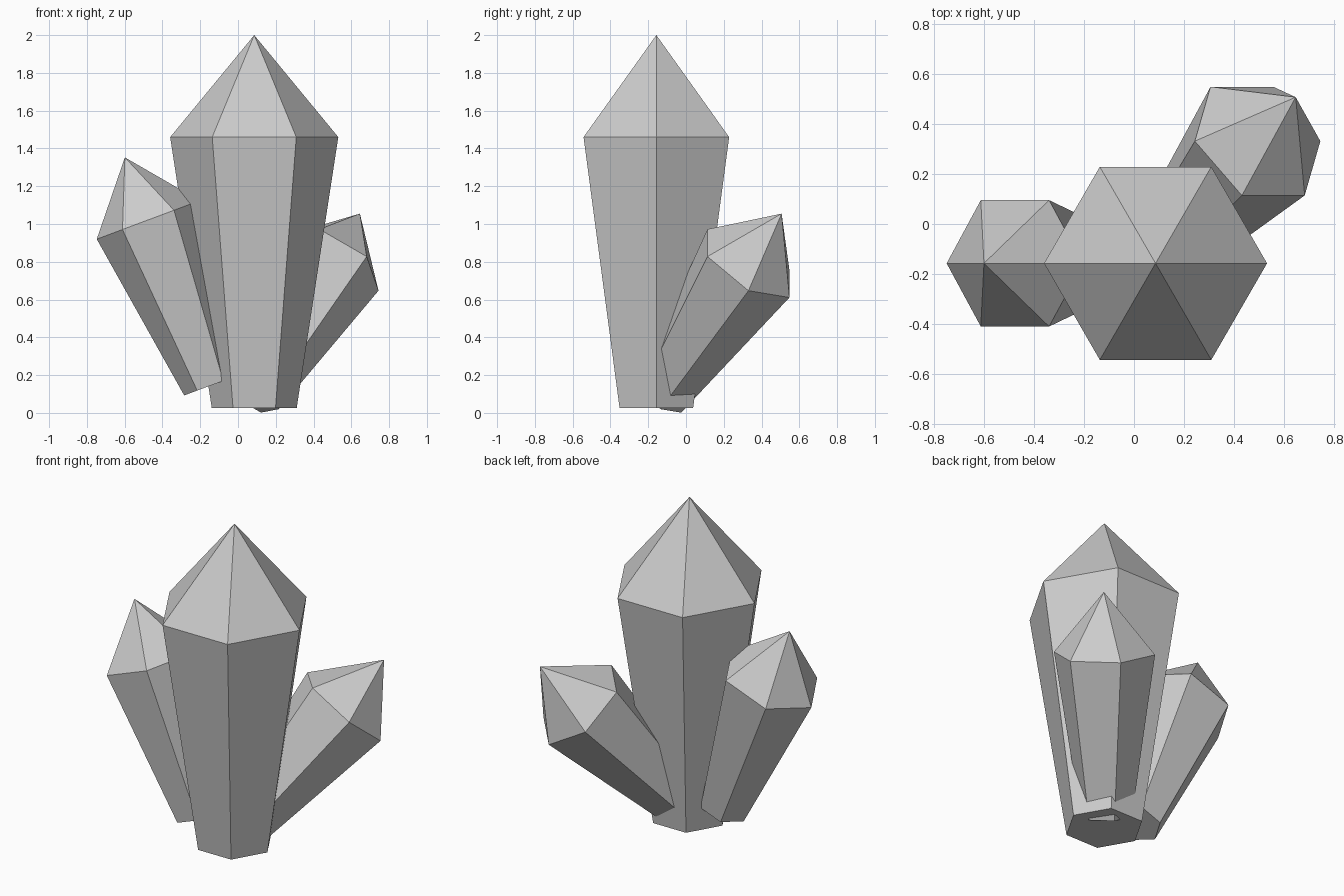
import bpy, bmesh
from math import cos, sin, pi, radians
from mathutils import Euler, Matrix, Vector

if "Cube" in bpy.data.objects:
    bpy.data.objects.remove(bpy.data.objects["Cube"])

SIDES = 6


def crystal(name, base, scale, tilt_x=0, tilt_y=0):
    """Hexagonal shaft widening upward, closed below, with a pointed tip."""
    bm = bmesh.new()

    def ring(radius, z):
        return [bm.verts.new((radius * cos(2 * pi * i / SIDES),
                              radius * sin(2 * pi * i / SIDES), z)) for i in range(SIDES)]

    low, high = ring(0.225, 0), ring(0.445, 1.433)
    tip = bm.verts.new((0, 0, 1.973))
    bm.faces.new(low[::-1])
    for i in range(SIDES):
        j = (i + 1) % SIDES
        bm.faces.new((low[i], low[j], high[j], high[i]))
        bm.faces.new((high[i], high[j], tip))
    # Lean about the base centre
    rot = Euler((radians(tilt_x), radians(tilt_y), 0)).to_matrix().to_4x4()
    bm.transform(Matrix.Translation(Vector(base)) @ rot @ Matrix.Scale(scale, 4))
    mesh = bpy.data.meshes.new(name)
    bm.to_mesh(mesh)
    bm.free()
    obj = bpy.data.objects.new(name, mesh)
    bpy.context.collection.objects.link(obj)
    return obj


# Tall upright crystal
crystal("main_crystal", (0.086, -0.157, 0.027), 1.0)
# Smaller crystal leaning left
crystal("left_crystal", (-0.147, -0.157, 0.144), 0.654, tilt_y=-20.5)
# Smaller crystal leaning right and back
crystal("back_right_crystal", (0.09, -0.135, 0.093), 0.65, tilt_x=-30, tilt_y=30)
